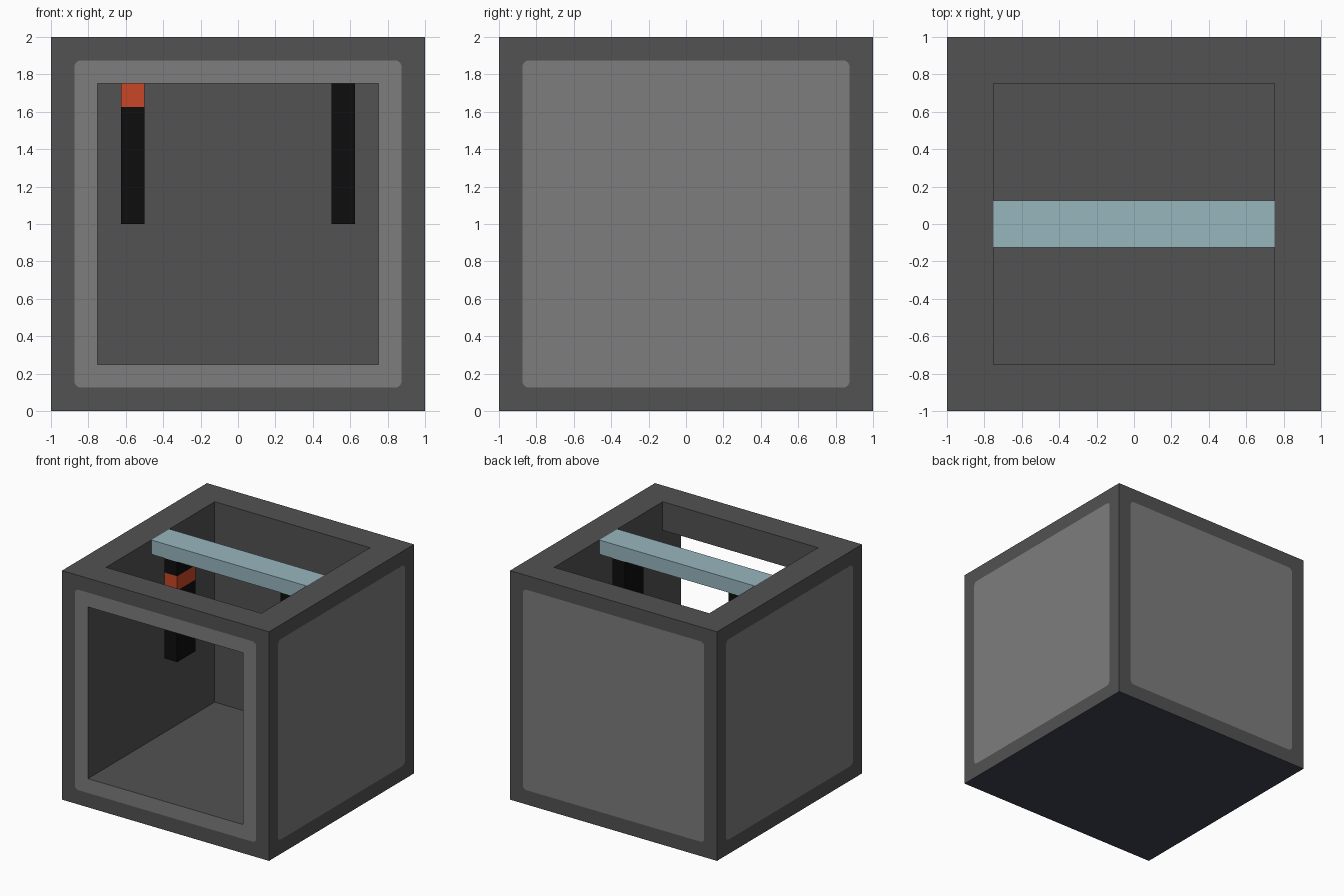
import bpy, bmesh, math
from mathutils import Matrix, Vector

if "Cube" in bpy.data.objects:
    bpy.data.objects.remove(bpy.data.objects["Cube"], do_unlink=True)


def linear(c):
    c /= 255
    return c / 12.92 if c <= 0.04045 else ((c + 0.055) / 1.055) ** 2.4


def material(name, r, g, b):
    m = bpy.data.materials.new(name)
    col = (linear(r), linear(g), linear(b), 1)
    m.diffuse_color = col
    m.use_nodes = True
    node = next(n for n in m.node_tree.nodes if n.type == 'BSDF_PRINCIPLED')
    node.inputs["Base Color"].default_value = col
    return m


DARK = material("dark grey", 82, 82, 82)
LIGHT = material("mid grey", 125, 125, 125)
NAVY = material("navy underside", 60, 66, 80)
BLUE = material("pale blue", 151, 182, 190)
BLACK = material("black", 13, 13, 13)
ORANGE = material("orange", 200, 70, 37)

HOLE = 0.75     # half width of the openings and cavity
PANEL = 0.875   # half width of the painted side panels
RADIUS = 0.035  # panel corner radius


def finish(bm, name, mats):
    bmesh.ops.remove_doubles(bm, verts=bm.verts, dist=1e-5)
    bmesh.ops.recalc_face_normals(bm, faces=bm.faces)
    me = bpy.data.meshes.new(name)
    bm.to_mesh(me)
    bm.free()
    for m in mats:
        me.materials.append(m)
    ob = bpy.data.objects.new(name, me)
    bpy.context.collection.objects.link(ob)
    return ob


def box(name, lo, hi, mat):
    bm = bmesh.new()
    bmesh.ops.create_cube(bm, size=1)
    lo, hi = Vector(lo), Vector(hi)
    for v in bm.verts:
        v.co = Vector([(v.co[i] + 0.5) * (hi[i] - lo[i]) + lo[i] for i in range(3)])
    return finish(bm, name, [mat])


# --- Outer shell: hollow cube, open at the front and the top ---
shell = bmesh.new()


def face(points, mat):
    shell.faces.new([shell.verts.new(p) for p in points]).material_index = mat


SIGNS = [(-1, -1), (1, -1), (1, 1), (-1, 1)]


def square(half):
    return [(sx * half, sz * half) for sx, sz in SIGNS]


def rounded(half, r, steps=4):
    """Four lists of arc points, one for each corner."""
    arcs = []
    for i, (sx, sz) in enumerate(SIGNS):
        angles = [math.pi * (1 + i / 2 + k / steps / 2) for k in range(steps + 1)]
        arcs.append([(sx * (half - r) + r * math.cos(a),
                      sz * (half - r) + r * math.sin(a)) for a in angles])
    return arcs


def ring(corners, arcs, place, mat):
    """Fill between a square and a rounded square."""
    for i in range(4):
        j = (i + 1) % 4
        for a, b in zip(arcs[i], arcs[i][1:]):
            face([place(p) for p in (corners[i], a, b)], mat)
        face([place(p) for p in (corners[i], arcs[i][-1], arcs[j][0], corners[j])], mat)


# Four sides, each with a rounded painted panel; the front one has the opening
arcs = rounded(PANEL, RADIUS)
for turn in range(4):
    rot = Matrix.Rotation(turn * math.pi / 2, 3, 'Z')
    place = lambda p, rot=rot: rot @ Vector((p[0], -1, p[1] + 1))
    ring(square(1), arcs, place, 0)
    if turn == 0:
        ring(square(HOLE), arcs, place, 1)
    else:
        face([place(p) for arc in arcs for p in arc], 1)

# Top rim and underside
for i in range(4):
    o, n, j = square(1), square(HOLE), (i + 1) % 4
    face([(*p, 2) for p in (o[i], o[j], n[j], n[i])], 0)
face([(x, y, 0) for x, y in square(1)], 2)

# Cavity: a side profile (y, z) swept across x, skipping the two open edges
profile = [(-1, 0.25), (HOLE, 0.25), (HOLE, 2), (-HOLE, 2), (-HOLE, 1.75), (-1, 1.75)]
for i in (0, 1, 3, 4):
    (y0, z0), (y1, z1) = profile[i], profile[i + 1]
    face([(-HOLE, y0, z0), (HOLE, y0, z0), (HOLE, y1, z1), (-HOLE, y1, z1)], 0)
for x in (-HOLE, HOLE):
    face([(x, y, z) for y, z in profile], 0)

finish(shell, "outer_shell", [DARK, LIGHT, NAVY])

# --- Crossbar spanning the top opening ---
box("crossbar", (-HOLE, -0.125, 1.875), (HOLE, 0.125, 2), BLUE)

# --- Hanging straps; the right one carries an orange band ---
box("left_strap", (0.5, -0.125, 1), (0.625, 0.125, 1.875), BLACK)
for name, z0, z1, mat in (("right_strap_lower", 1, 1.625, BLACK),
                          ("right_strap_band", 1.625, 1.75, ORANGE),
                          ("right_strap_upper", 1.75, 1.875, BLACK)):
    box(name, (-0.625, -0.125, z0), (-0.5, 0.125, z1), mat)
